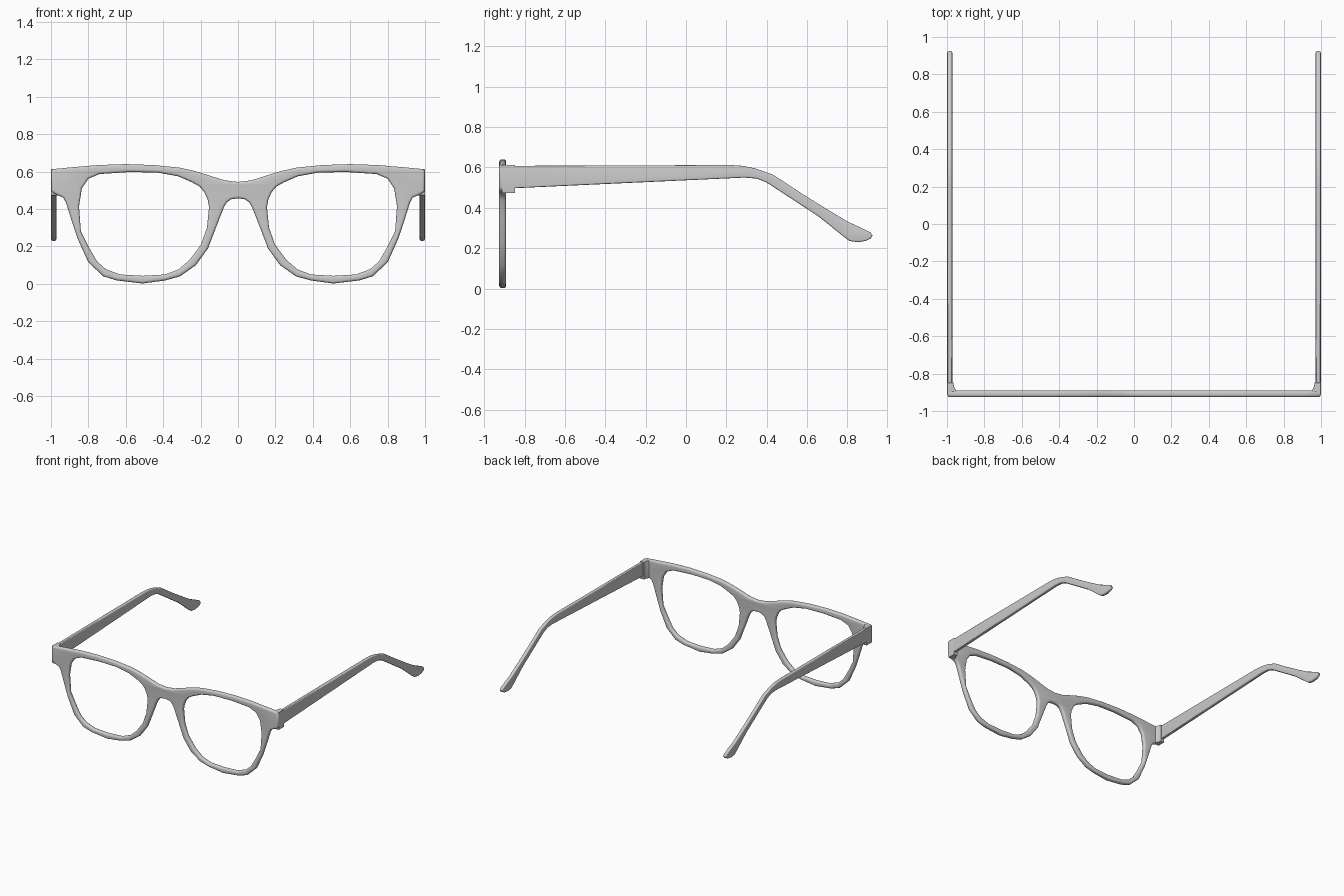
import bpy
from math import pi, radians
from mathutils import Matrix

if "Cube" in bpy.data.objects:
    bpy.data.objects.remove(bpy.data.objects["Cube"])

grey = bpy.data.materials.new("light_grey")
grey.use_nodes = True
grey.diffuse_color = (0.6, 0.6, 0.6, 1)
grey.node_tree.nodes["Principled BSDF"].inputs["Base Color"].default_value = (0.6, 0.6, 0.6, 1)


def rounded_plate(name, loops, half, bevel, matrix):
    """Filled outline (further loops are holes) with rounded edges."""
    curve = bpy.data.curves.new(name + "_outline", "CURVE")
    curve.dimensions = "2D"
    curve.fill_mode = "BOTH"
    curve.extrude = half - bevel
    curve.bevel_depth = bevel
    curve.offset = -bevel
    curve.bevel_resolution = 3
    for loop in loops:
        spline = curve.splines.new("POLY")
        spline.points.add(len(loop) - 1)
        for point, (u, v) in zip(spline.points, loop):
            point.co = (u, v, 0, 1)
        spline.use_cyclic_u = True
    helper = bpy.data.objects.new(name + "_outline", curve)
    bpy.context.collection.objects.link(helper)
    graph = bpy.context.evaluated_depsgraph_get()
    mesh = bpy.data.meshes.new_from_object(helper.evaluated_get(graph))
    bpy.data.objects.remove(helper)
    mesh.transform(matrix)
    mesh.materials.clear()
    mesh.materials.append(grey)
    obj = bpy.data.objects.new(name, mesh)
    bpy.context.collection.objects.link(obj)
    # Weld the fill to the rounded rim
    weld = obj.modifiers.new("Weld", "WELD")
    weld.merge_threshold = 0.0005
    bpy.ops.object.select_all(action="DESELECT")
    obj.select_set(True)
    bpy.context.view_layer.objects.active = obj
    bpy.ops.object.modifier_apply(modifier="Weld")
    bpy.ops.object.shade_smooth_by_angle(angle=radians(50))
    return obj


def mirrored(loop):
    return [(-u, v) for u, v in reversed(loop)]


def copy_to_right(obj, name):
    mesh = obj.data.copy()
    mesh.transform(Matrix.Scale(-1, 4, (1, 0, 0)))
    mesh.flip_normals()
    other = bpy.data.objects.new(name, mesh)
    bpy.context.collection.objects.link(other)


# Front frame: half outline from top centre round to bottom centre
rim = [(0, .545), (.07, .553), (.15, .578), (.23, .603), (.31, .621), (.45, .635),
       (.6, .64), (.75, .635), (.9, .622), (.985, .614), (.998, .605), (.998, .5),
       (.99, .487), (.96, .472), (.935, .462), (.92, .435), (.89, .34), (.856, .238),
       (.8, .115), (.72, .04), (.647, .018), (.51, .002), (.39, .018), (.31, .04),
       (.225, .1), (.16, .19), (.118, .3), (.075, .41), (.06, .435), (.037, .452), (0, .457)]
lens = [(.58, .598), (.74, .587), (.8, .562), (.835, .51), (.85, .415), (.84, .28),
        (.8, .2), (.754, .12), (.706, .078), (.63, .05), (.51, .043), (.39, .05),
        (.316, .078), (.257, .13), (.198, .21), (.166, .3), (.155, .41), (.162, .45),
        (.18, .49), (.205, .52), (.246, .543), (.32, .575), (.43, .595)]
outline = rim + mirrored(rim[1:-1])
facing_front = Matrix.Translation((0, -.908, 0)) @ Matrix.Rotation(pi / 2, 4, "X")
rounded_plate("front_frame", [outline, lens, mirrored(lens)], .0175, .013, facing_front)

# Temple arm: side profile with drooping ear tip
arm = [(-.9, .608), (.22, .612), (.28, .608), (.34, .596), (.43, .565), (.575, .47),
       (.7, .392), (.8, .332), (.87, .3), (.915, .278), (.924, .262), (.915, .248),
       (.89, .236), (.85, .23), (.81, .236), (.78, .258), (.66, .355), (.5, .46),
       (.4, .525), (.35, .545), (.29, .55), (-.9, .495)]
facing_side = (Matrix.Translation((.985, 0, 0)) @ Matrix.Rotation(pi / 2, 4, "Z")
               @ Matrix.Rotation(pi / 2, 4, "X"))
temple = rounded_plate("left_temple", [arm], .0135, .008, facing_side)
copy_to_right(temple, "right_temple")

# End piece: corner block joining frame and arm
corner = [(.93, -.912), (.95, -.893), (.962, -.87), (.966, -.848), (.999, -.848), (.999, -.912)]
block = rounded_plate("left_end_piece", [corner], .07, .003, Matrix.Translation((0, 0, .543)))
copy_to_right(block, "right_end_piece")
